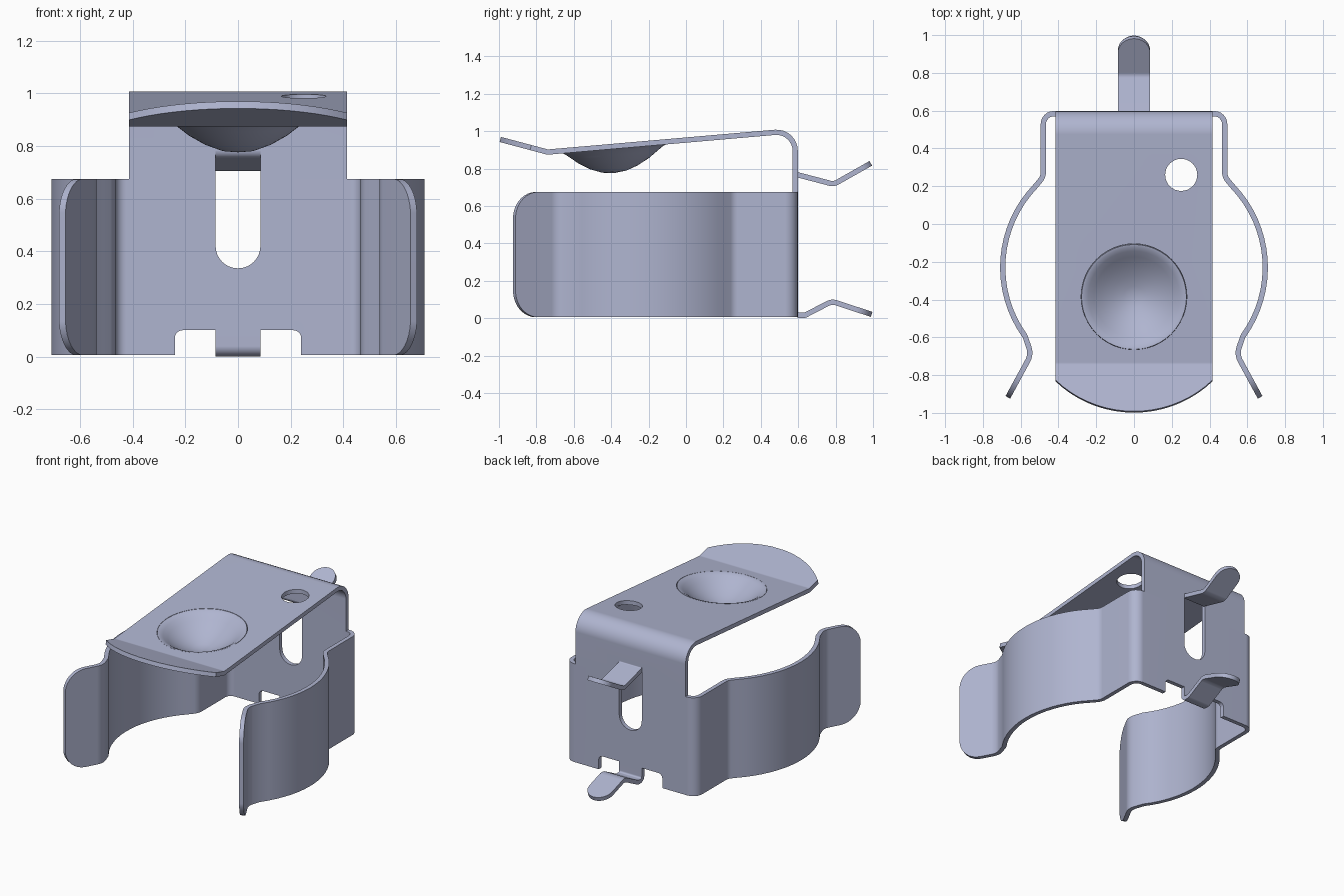
import bpy, bmesh, math
from mathutils import Vector

if "Cube" in bpy.data.objects:
    bpy.data.objects.remove(bpy.data.objects["Cube"])

THICK = 0.028
steel = bpy.data.materials.new("blue_grey_steel")
steel.use_nodes = True
steel.diffuse_color = (0.43, 0.46, 0.63, 1)
steel.node_tree.nodes["Principled BSDF"].inputs["Base Color"].default_value = (0.43, 0.46, 0.63, 1)


def fillet(corners, segs=6):
    """Round the corners (a, b, radius) of an open 2D path."""
    pts = [Vector(c[:2]) for c in corners]
    out = [pts[0]]
    for i in range(1, len(pts) - 1):
        p, r = pts[i], (corners[i][2] if len(corners[i]) > 2 else 0)
        if r == 0:
            out.append(p)
            continue
        u, v = (pts[i - 1] - p).normalized(), (pts[i + 1] - p).normalized()
        half = u.angle(v) / 2
        centre = p + (u + v).normalized() * (r / math.sin(half))
        a = p + u * (r / math.tan(half)) - centre
        b = p + v * (r / math.tan(half)) - centre
        total = a.angle(b)
        for k in range(segs + 1):
            t = k / segs
            out.append(centre + (a * math.sin((1 - t) * total) + b * math.sin(t * total)) / math.sin(total))
    return out + [pts[-1]]


def strip(path, half, flat, radius, sweep=math.pi / 2):
    """Columns (a, b, half width) of a strip whose end is rounded off."""
    end, back = path[-1], (path[-2] - path[-1]).normalized()
    cols = [(p.x, p.y, half) for p in path[:-1]]
    for k in range(9):
        t = sweep + (0.08 - sweep) * k / 8
        p = end + back * radius * (1 - math.cos(t))
        cols.append((p.x, p.y, flat + radius * math.sin(t)))
    return cols


def new_object(name, bm):
    bmesh.ops.recalc_face_normals(bm, faces=bm.faces)
    mesh = bpy.data.meshes.new(name)
    bm.to_mesh(mesh)
    bm.free()
    ob = bpy.data.objects.new(name, mesh)
    bpy.context.collection.objects.link(ob)
    return ob


def activate(ob):
    bpy.ops.object.select_all(action='DESELECT')
    ob.select_set(True)
    bpy.context.view_layer.objects.active = ob


def prism(outline, axis, lo, hi):
    """Cutter made by extruding an outline along y or z."""
    bm = bmesh.new()
    place = (lambda p, d: (p[0], d, p[1])) if axis == 'y' else (lambda p, d: (p[0], p[1], d))
    rings = [[bm.verts.new(place(p, d)) for p in outline] for d in (lo, hi)]
    n = len(outline)
    for ring in rings:
        bm.faces.new(ring)
    for i in range(n):
        j = (i + 1) % n
        bm.faces.new((rings[0][i], rings[0][j], rings[1][j], rings[1][i]))
    ob = new_object("cutter", bm)
    ob.hide_render = True
    return ob


def finish(ob, cutters=()):
    """Give the sheet its thickness, cut it, shade it."""
    ob.data.materials.append(steel)
    activate(ob)
    m = ob.modifiers.new("thickness", 'SOLIDIFY')
    m.thickness, m.offset, m.use_even_offset = THICK, 0, True
    bpy.ops.object.modifier_apply(modifier=m.name)
    for c in cutters:
        m = ob.modifiers.new("cut", 'BOOLEAN')
        m.operation, m.solver, m.object = 'DIFFERENCE', 'EXACT', c
        bpy.ops.object.modifier_apply(modifier=m.name)
    bpy.ops.object.shade_smooth_by_angle(angle=math.radians(30))
    m = ob.modifiers.new("flat_panels", 'WEIGHTED_NORMAL')
    m.keep_sharp = True


def sheet(name, cols, place, cutters=()):
    bm = bmesh.new()
    rows = [[bm.verts.new(place(a, b, s * h)) for s in (-1, 1)] for a, b, h in cols]
    for p, q in zip(rows, rows[1:]):
        bm.faces.new((p[0], p[1], q[1], q[0]))
    ob = new_object(name, bm)
    finish(ob, cutters)
    return ob


def circle(cx, cy, r, n=32):
    return [(cx + r * math.cos(2 * math.pi * i / n), cy + r * math.sin(2 * math.pi * i / n)) for i in range(n)]


def across(y, z, w):
    return (w, y, z)


def upright(x, y, w):
    return (x, y, 0.34 + w)


# Cutters: wall slot, bottom notch, round hole, dimple opening
SLOT = 0.085
slot = prism([(-SLOT, 0.78)] + [(-SLOT * math.cos(math.pi * k / 16), 0.42 - SLOT * math.sin(math.pi * k / 16))
                               for k in range(17)] + [(SLOT, 0.78)], 'y', 0.45, 0.7)
notch = prism([tuple(p) for p in fillet([(-0.24, -0.1), (-0.24, 0.1, 0.03), (0.24, 0.1, 0.03), (0.24, -0.1)])],
              'y', 0.45, 0.7)
DX, DY, DR = 0, -0.385, 0.28
hole = prism(circle(0.25, 0.26, 0.085), 'z', 0.8, 1.2)
opening = prism(circle(DX, DY, DR, 48), 'z', 0.7, 1.2)

# Back wall and the two spring arms, one bent band
arc = [(0.075 + 0.62 * math.cos(math.radians(a)), -0.23 + 0.62 * math.sin(math.radians(a)))
       for a in range(44, -37, -5)]
arm = fillet([(0.2, 0.584), (0.48, 0.584, 0.055), (0.48, 0.25, 0.07)] + arc
             + [(0.544, -0.69, 0.09), (0.668, -0.918)])
right_cols = strip(arm, 0.335, 0.195, 0.14)
left_cols = [(-x, y, h) for x, y, h in reversed(right_cols)]
sheet("wall_and_spring_arms", left_cols + right_cols, upright, (slot, notch))

# Upper wall bending over into the roof with an upturned, rounded lip
BEND, RIDGE = (-0.74, 0.888), (0.584, 1.003)
roof_path = fillet([(0.584, 0.675), (*RIDGE, 0.1), (*BEND, 0.05), (-0.995, 0.956)], 8)
sheet("roof", strip(roof_path, 0.415, 0, 0.59, math.asin(0.415 / 0.59)), across, (slot, hole, opening))

# Pressed dimple in the roof
bm = bmesh.new()
slope = (RIDGE[1] - BEND[1]) / (RIDGE[0] - BEND[0])
rings = []
for r, depth in [(DR, 0), (0.268, 0.002), (0.25, 0.012), (0.22, 0.035), (0.18, 0.066), (0.12, 0.1), (0.06, 0.122)]:
    rings.append([bm.verts.new((x, y, BEND[1] + slope * (y - BEND[0]) - depth)) for x, y in circle(DX, DY, r, 48)])
for p, q in zip(rings, rings[1:]):
    for i in range(48):
        j = (i + 1) % 48
        bm.faces.new((p[i], p[j], q[j], q[i]))
tip = bm.verts.new((DX, DY, BEND[1] + slope * (DY - BEND[0]) - 0.129))
for i in range(48):
    bm.faces.new((rings[-1][i], rings[-1][(i + 1) % 48], tip))
finish(new_object("roof_dimple", bm))

# Bent tabs at the back
upper = fillet([(0.584, 0.80), (0.584, 0.77, 0.02), (0.79, 0.716, 0.05), (0.988, 0.828)])
lower = fillet([(0.584, 0.1), (0.584, 0.015, 0.025), (0.635, 0.015, 0.025), (0.78, 0.09, 0.06), (0.993, 0.02)])
for name, path in (("upper_tab", upper), ("lower_tab", lower)):
    sheet(name, strip(path, SLOT, 0, SLOT), across)

for c in (slot, notch, hole, opening):
    bpy.data.objects.remove(c)
